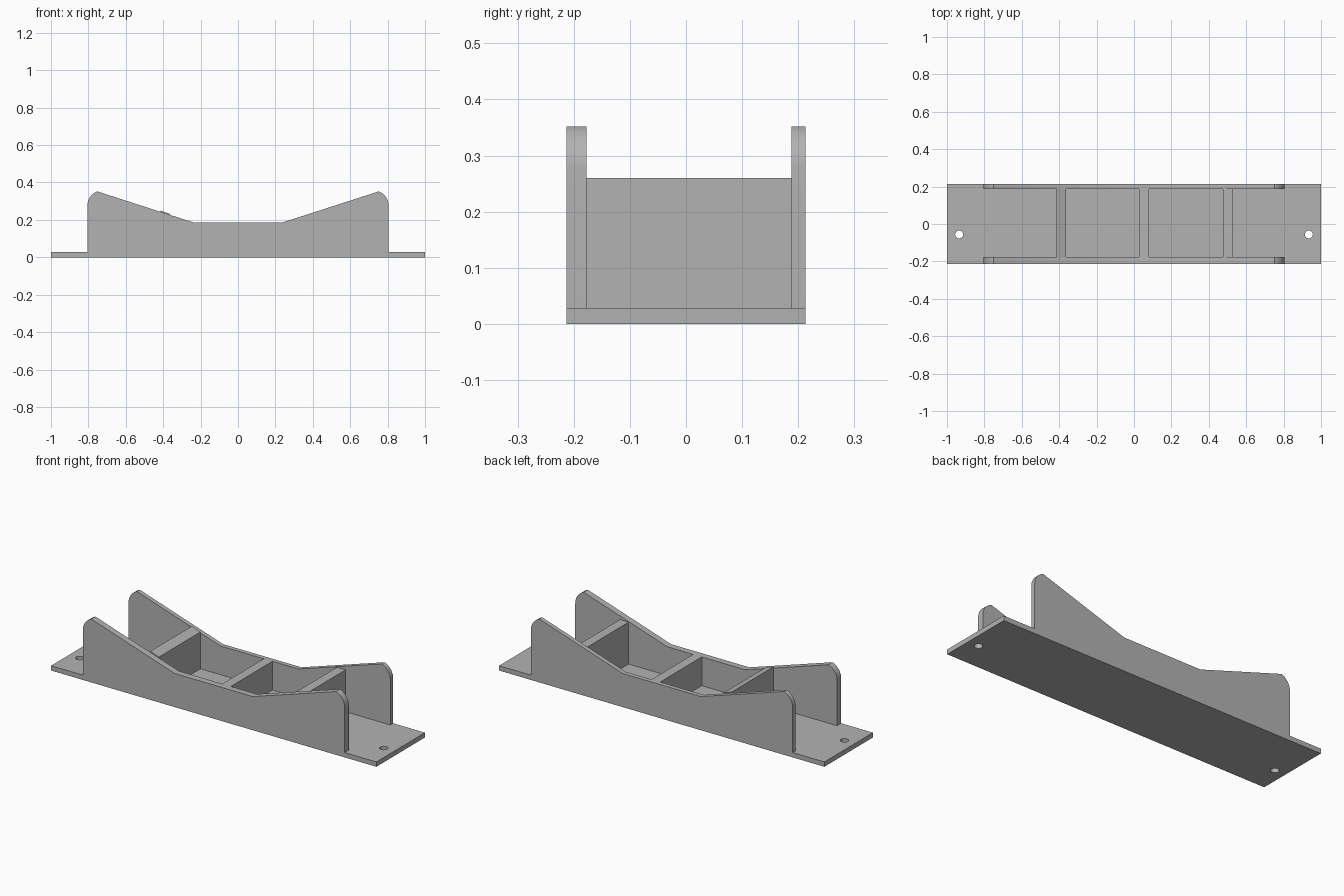
import bpy, bmesh, math

cube = bpy.data.objects.get("Cube")
if cube:
    bpy.data.objects.remove(cube)

# Single grey material
GREY = (0.45, 0.45, 0.45, 1)
mat = bpy.data.materials.new("plain grey")
mat.use_nodes = True
mat.diffuse_color = GREY
mat.node_tree.nodes["Principled BSDF"].inputs["Base Color"].default_value = GREY

BASE_TOP = 0.027
FRONT_OUT, FRONT_IN = -0.213, -0.177
BACK_IN, BACK_OUT = 0.188, 0.213
LOW, KNEE = 0.187, 0.24          # height and half length of the level rim
SLOPE = 0.361


def rim(x):
    """Height of the side wall's rim along its straight stretches."""
    return LOW + max(0, abs(x) - KNEE) * SLOPE


def prism(name, profile, y0, y1):
    """Extrude an x-z outline from y0 to y1."""
    bm = bmesh.new()
    face = bm.faces.new([bm.verts.new((x, y0, z)) for x, z in profile])
    out = bmesh.ops.extrude_face_region(bm, geom=[face])
    moved = [v for v in out["geom"] if isinstance(v, bmesh.types.BMVert)]
    bmesh.ops.translate(bm, verts=moved, vec=(0, y1 - y0, 0))
    bmesh.ops.recalc_face_normals(bm, faces=bm.faces)
    mesh = bpy.data.meshes.new(name)
    bm.to_mesh(mesh)
    bm.free()
    mesh.materials.append(mat)
    obj = bpy.data.objects.new(name, mesh)
    bpy.context.collection.objects.link(obj)
    return obj


def activate(obj):
    bpy.ops.object.select_all(action="DESELECT")
    obj.select_set(True)
    bpy.context.view_layer.objects.active = obj


def smooth(obj):
    activate(obj)
    bpy.ops.object.shade_smooth_by_angle(angle=math.radians(25))


# Base plate with a screw hole near each end
base = prism("base_plate", [(-1, 0), (1, 0), (1, BASE_TOP), (-1, BASE_TOP)],
             FRONT_OUT, BACK_OUT)
for x in (-0.935, 0.935):
    bpy.ops.mesh.primitive_cylinder_add(vertices=32, radius=0.021, depth=0.2,
                                        location=(x, -0.056, 0))
    cutter = bpy.context.object
    cutter.name = "hole_cutter"
    cutter.hide_render = True
    cutter.data.materials.append(mat)
    mod = base.modifiers.new("screw_hole", "BOOLEAN")
    mod.operation = "DIFFERENCE"
    mod.solver = "EXACT"
    mod.object = cutter
    activate(base)
    bpy.ops.object.modifier_apply(modifier=mod.name)
    bpy.data.objects.remove(cutter)
smooth(base)

# Side walls: level in the middle, rising to a rounded lug at each end
R, CX, CZ, STEPS = 0.08, 0.725, 0.277, 14
half = [(KNEE, LOW)]
for i in range(STEPS + 1):
    a = math.radians(70 * (1 - i / STEPS))
    half.append((CX + R * math.cos(a), CZ + R * math.sin(a)))
half.append((CX + R, BASE_TOP))
outline = half + [(-x, z) for x, z in reversed(half)]
smooth(prism("front_wall", outline, FRONT_OUT, FRONT_IN))
smooth(prism("back_wall", outline, BACK_IN, BACK_OUT))


# Cross dividers between the walls
def divider(name, x0, x1, z0, z1):
    prism(name, [(x0, BASE_TOP), (x1, BASE_TOP), (x1, z1), (x0, z0)],
          FRONT_IN, BACK_IN)


divider("right_divider", -0.415, -0.363, rim(-0.415), rim(-0.363))
divider("middle_divider", 0.027, 0.08, LOW, LOW)
divider("left_divider", 0.477, 0.53, 0.26, 0.26)
